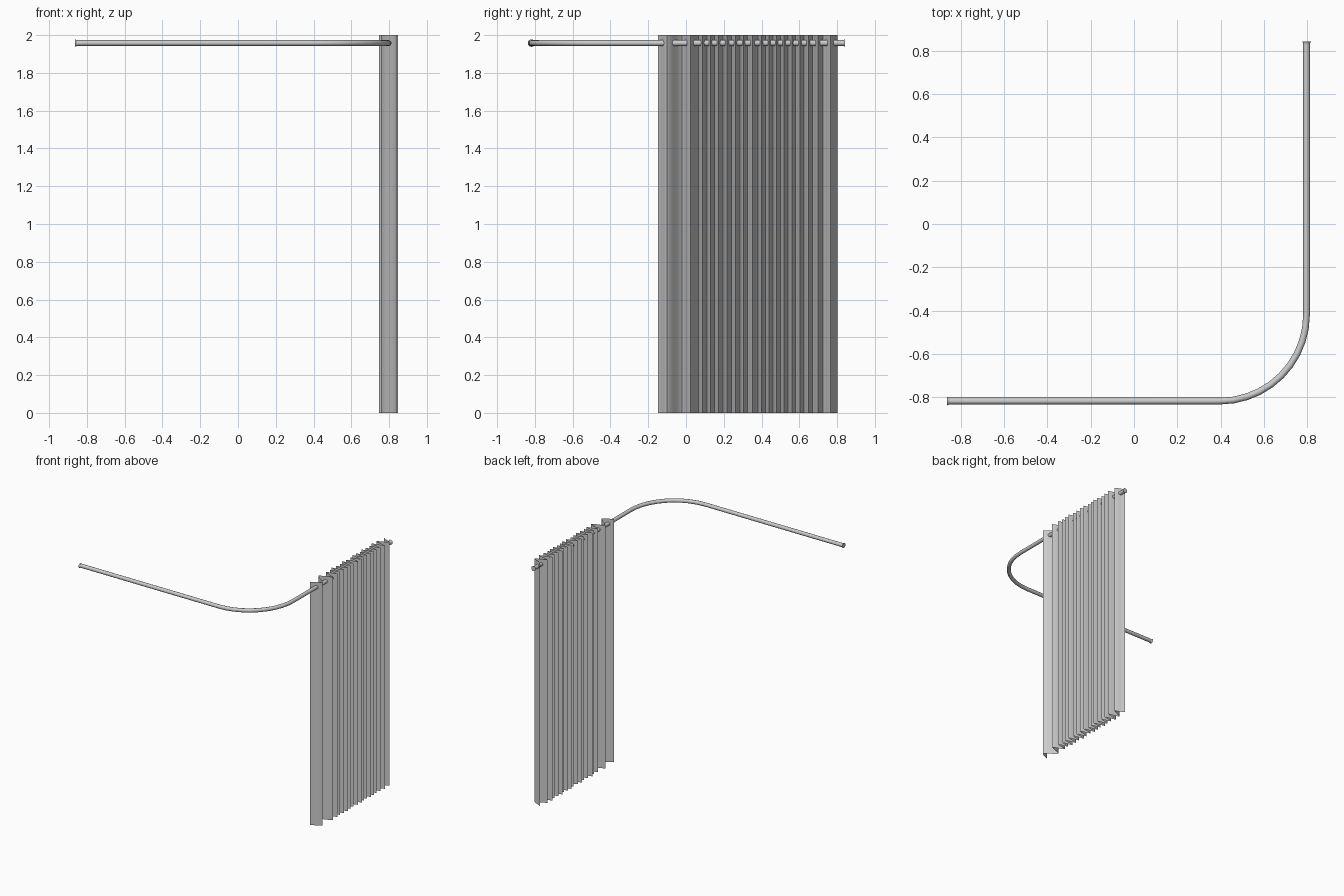
import bpy, bmesh, math
from mathutils import Vector

if "Cube" in bpy.data.objects:
    bpy.data.objects.remove(bpy.data.objects["Cube"])

RAIL_X, RAIL_Y, RAIL_Z, RAIL_R, BEND = 0.797, -0.818, 1.958, 0.0155, 0.4


def smooth(obj, angle):
    bpy.ops.object.select_all(action='DESELECT')
    obj.select_set(True)
    bpy.context.view_layer.objects.active = obj
    bpy.ops.object.shade_smooth_by_angle(angle=math.radians(angle))


# Bent rail: straight run, quarter bend, straight run
path = [(-0.858, RAIL_Y)]
for i in range(11):
    a = -math.pi / 2 + math.pi / 2 * i / 10
    path.append((RAIL_X - BEND + BEND * math.cos(a), RAIL_Y + BEND + BEND * math.sin(a)))
path.append((RAIL_X, 0.838))

curve = bpy.data.curves.new("rail", 'CURVE')
curve.dimensions = '3D'
curve.bevel_depth = RAIL_R
curve.bevel_resolution = 4
curve.use_fill_caps = True
spline = curve.splines.new('POLY')
spline.points.add(len(path) - 1)
for p, (x, y) in zip(spline.points, path):
    p.co = (x, y, RAIL_Z, 1)
rail = bpy.data.objects.new("rail", curve)
bpy.context.collection.objects.link(rail)
bpy.ops.object.select_all(action='DESELECT')
rail.select_set(True)
bpy.context.view_layer.objects.active = rail
bpy.ops.object.convert(target='MESH')
smooth(bpy.context.object, 40)


# Flared wall flanges at both rail ends
def flange(name, loc, direction):
    bpy.ops.mesh.primitive_cone_add(vertices=16, radius1=RAIL_R, radius2=0.02,
                                    depth=0.01, location=loc)
    obj = bpy.context.object
    obj.name = name
    obj.rotation_euler = Vector(direction).to_track_quat('Z', 'Y').to_euler()
    smooth(obj, 40)


flange("flange_left", (-0.858, RAIL_Y, RAIL_Z), (-1, 0, 0))
flange("flange_back", (RAIL_X, 0.838, RAIL_Z), (0, 1, 0))

# Gathered curtain: fold tips weave from one side of the rail to the other
inner = [-0.02, 0.065, 0.11, 0.15, 0.195, 0.24, 0.285, 0.325, 0.38, 0.42,
         0.46, 0.5, 0.54, 0.58, 0.625, 0.67, 0.725]
tips = [(0.757, -0.147), (0.84, -0.10)]
for i, y in enumerate(inner):
    tips.append((0.747 + 0.006 * (i % 3), y))
    nxt = 0.765 if i == len(inner) - 1 else (y + inner[i + 1]) / 2
    tips.append((0.842 + 0.006 * math.sin(i * 1.7 + 1.2), nxt))
tips.append((0.767, 0.803))

STEPS = 6
profile = []
for (x0, y0), (x1, y1) in zip(tips, tips[1:]):
    for s in range(STEPS):
        t = s / STEPS
        k = (1 - math.cos(math.pi * t)) / 2
        k = 0.5 * k + 0.5 * t
        profile.append((x0 + (x1 - x0) * k, y0 + (y1 - y0) * t))
profile.append(tips[-1])

bm = bmesh.new()
rows = [[bm.verts.new((x, y, z)) for x, y in profile] for z in (0, 1, 2)]
for low, high in zip(rows, rows[1:]):
    for i in range(len(profile) - 1):
        bm.faces.new((low[i], low[i + 1], high[i + 1], high[i]))
mesh = bpy.data.meshes.new("curtain")
bm.to_mesh(mesh)
bm.free()
curtain = bpy.data.objects.new("curtain", mesh)
bpy.context.collection.objects.link(curtain)
smooth(curtain, 60)
